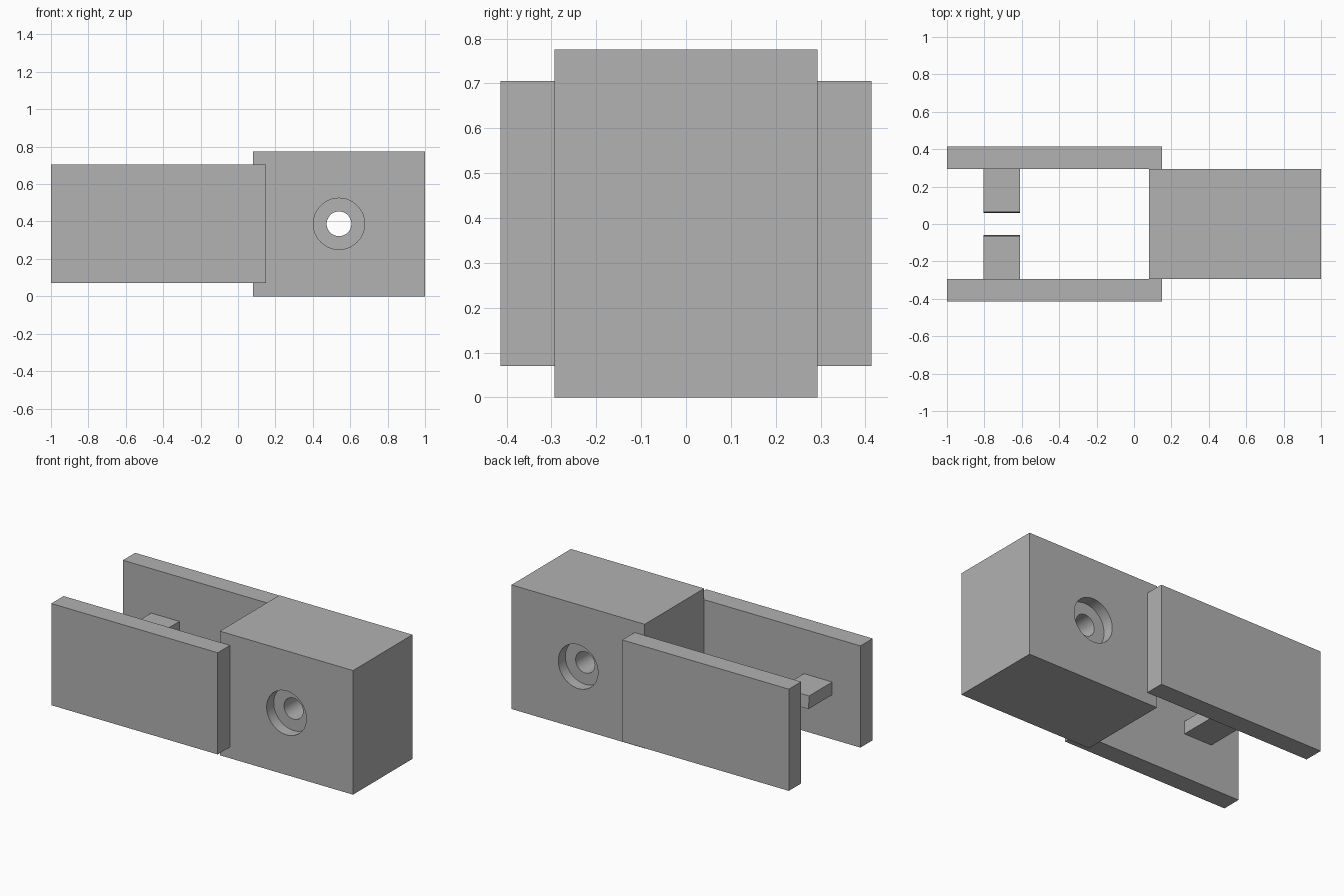
import bpy, bmesh, math
from mathutils import Matrix, Vector

default = bpy.data.objects.get("Cube")
if default:
    bpy.data.objects.remove(default, do_unlink=True)

GREY = (0.445, 0.445, 0.445, 1)
grey = bpy.data.materials.new("plain_grey")
grey.use_nodes = True
grey.diffuse_color = GREY
grey.node_tree.nodes["Principled BSDF"].inputs["Base Color"].default_value = GREY

BLOCK_HALF = 0.293      # half width of the block, where the plates begin
BLOCK_TOP = 0.775
MID_Z = BLOCK_TOP / 2


def finish(name, bm):
    bmesh.ops.recalc_face_normals(bm, faces=bm.faces)
    mesh = bpy.data.meshes.new(name)
    bm.to_mesh(mesh)
    bm.free()
    mesh.materials.append(grey)
    obj = bpy.data.objects.new(name, mesh)
    bpy.context.collection.objects.link(obj)
    return obj


def box_mesh(low, high):
    low, high = Vector(low), Vector(high)
    bm = bmesh.new()
    place = Matrix.Translation((low + high) / 2) @ Matrix.Diagonal((high - low).to_4d())
    bmesh.ops.create_cube(bm, size=1, matrix=place)
    return bm


# Solid block
block = finish("block", box_mesh((0.08, -BLOCK_HALF, 0), (1, BLOCK_HALF, BLOCK_TOP)))

# Through hole, widened on both sides: one stepped profile spun about y
wide, narrow, step, out = 0.137, 0.066, BLOCK_HALF - 0.07, BLOCK_HALF + 0.1
profile = [(0, -out), (wide, -out), (wide, -step), (narrow, -step),
           (narrow, step), (wide, step), (wide, out), (0, out)]
bm = bmesh.new()
verts = [bm.verts.new((r, y, 0)) for r, y in profile]
edges = [bm.edges.new(pair) for pair in zip(verts, verts[1:])]
bmesh.ops.spin(bm, geom=verts + edges, cent=(0, 0, 0), axis=(0, 1, 0),
               angle=math.tau, steps=64)
bmesh.ops.remove_doubles(bm, verts=bm.verts, dist=0.0001)
bmesh.ops.translate(bm, verts=bm.verts, vec=(0.54, 0, MID_Z))
cutter = finish("bore_cutter", bm)
cutter.hide_render = True

bore = block.modifiers.new("bore", 'BOOLEAN')
bore.operation = 'DIFFERENCE'
bore.solver = 'EXACT'
bore.object = cutter
bpy.ops.object.select_all(action='DESELECT')
block.select_set(True)
bpy.context.view_layer.objects.active = block
bpy.ops.object.modifier_apply(modifier=bore.name)
bpy.data.objects.remove(cutter, do_unlink=True)
bpy.ops.object.shade_smooth_by_angle(angle=math.radians(30))

# Side plates and the pegs that point inwards from them
for side, sign in (("front", -1), ("back", 1)):
    finish(side + "_plate", box_mesh((-1, min(sign * BLOCK_HALF, sign * 0.414), 0.07),
                                     (0.15, max(sign * BLOCK_HALF, sign * 0.414), 0.705)))
    bm = box_mesh((-0.805, 0.058, MID_Z - 0.04), (-0.61, BLOCK_HALF, MID_Z + 0.04))
    for v in bm.verts:
        if v.co.y < 0.1 and v.co.z > MID_Z:
            v.co.y += 0.007         # slightly sloping tip
        v.co.y *= sign
    finish(side + "_peg", bm)
